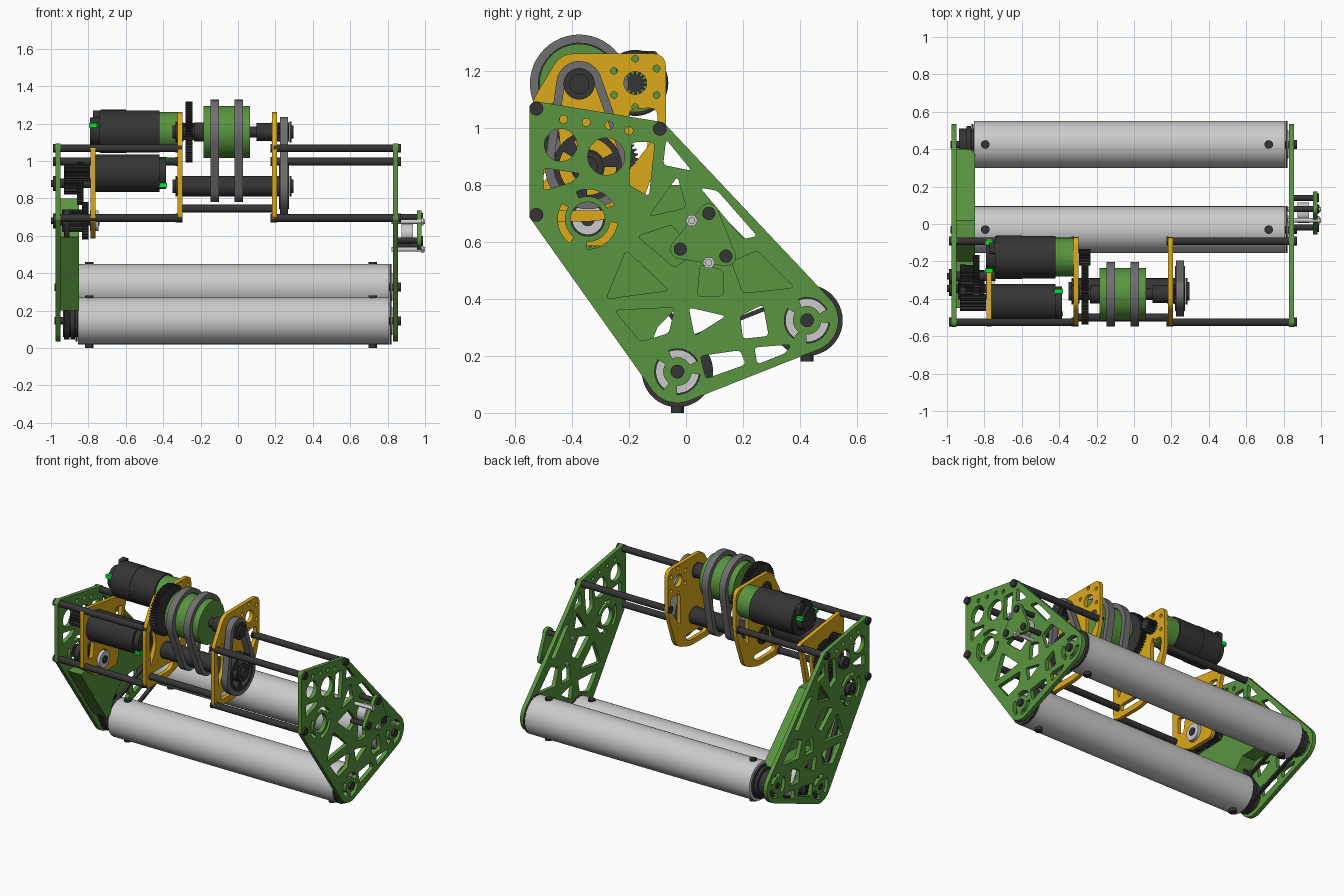
import bpy, math
from mathutils import Matrix, Vector
from mathutils.geometry import convex_hull_2d

if "Cube" in bpy.data.objects:
    bpy.data.objects.remove(bpy.data.objects["Cube"])

def mat(name, c):
    m = bpy.data.materials.new(name)
    m.diffuse_color = (*c, 1)
    m.use_nodes = True
    m.node_tree.nodes["Principled BSDF"].inputs["Base Color"].default_value = m.diffuse_color
    return m

GREEN = mat("green", (0.10, 0.30, 0.05))
YELLOW = mat("yellow", (0.72, 0.40, 0.01))
BLACK = mat("black", (0.035, 0.035, 0.035))
BELT = mat("belt_grey", (0.16, 0.16, 0.16))
BRIGHT = mat("bright_green", (0.0, 0.8, 0.03))

# ---- 2D loops (in side-view y, z) ----
def circ(y, z, r, n=40):
    return [(y + r * math.cos(2 * math.pi * i / n), z + r * math.sin(2 * math.pi * i / n)) for i in range(n)]

def hull(*circles, grow=0):
    pts = [p for y, z, r in circles for p in circ(y, z, r + grow, 48)]
    return [pts[i] for i in convex_hull_2d(pts)]

def rounded(pts, r=0.015):
    out, n = [], len(pts)
    for i in range(n):
        p, a, b = Vector(pts[i]), Vector(pts[i - 1]), Vector(pts[(i + 1) % n])
        s = p + (a - p).normalized() * min(r, (a - p).length * .45)
        e = p + (b - p).normalized() * min(r, (b - p).length * .45)
        for k in range(5):
            t = k / 4
            out.append(tuple(s * (1 - t) ** 2 + p * 2 * t * (1 - t) + e * t * t))
    return out

def arc_slots(y, z, r0, r1, count=3, fill=0.7, start=0.5):
    loops = []
    for k in range(count):
        a0 = start + 2 * math.pi * k / count
        ang = [a0 + fill * 2 * math.pi / count * i / 12 for i in range(13)]
        loops.append([(y + r1 * math.cos(a), z + r1 * math.sin(a)) for a in ang] +
                     [(y + r0 * math.cos(a), z + r0 * math.sin(a)) for a in reversed(ang)])
    return loops

def gear_loop(y, z, r, teeth, depth=0.016):
    out = []
    for i in range(teeth):
        for f, rr in ((0, r - depth), (.25, r - depth), (.4, r), (.7, r)):
            a = 2 * math.pi * (i + f) / teeth
            out.append((y + rr * math.cos(a), z + rr * math.sin(a)))
    return out

def rect(y0, y1, z0, z1):
    return [(y0, z0), (y1, z0), (y1, z1), (y0, z1)]

# ---- extrude loops (first outer, rest holes) between two stations of an axis ----
def prism(name, loops, a, b, material=None, axis='X'):
    cu = bpy.data.curves.new(name, 'CURVE')
    cu.dimensions, cu.fill_mode, cu.extrude = '2D', 'BOTH', abs(b - a) / 2
    for lp in loops:
        sp = cu.splines.new('POLY')
        sp.points.add(len(lp) - 1)
        for p, q in zip(sp.points, lp):
            p.co = (q[0], q[1], 0, 1)
        sp.use_cyclic_u = True
    tmp = bpy.data.objects.new(name + "_curve", cu)
    bpy.context.collection.objects.link(tmp)
    dg = bpy.context.evaluated_depsgraph_get()
    me = bpy.data.meshes.new_from_object(tmp.evaluated_get(dg))
    bpy.data.objects.remove(tmp)
    c = (a + b) / 2
    if axis == 'X':
        me.transform(Matrix(((0, 0, 1, c), (1, 0, 0, 0), (0, 1, 0, 0), (0, 0, 0, 1))))
    else:
        me.transform(Matrix.Translation((0, 0, c)))
    me.materials.clear()
    if material:
        me.materials.append(material)
    ob = bpy.data.objects.new(name, me)
    bpy.context.collection.objects.link(ob)
    return ob

def rod(name, yz, r, a, b, material=BLACK):
    return prism(name, [circ(*yz, r)], a, b, material)

def belt(name, c1, c2, a, b, material=BELT, t=0.03):
    return prism(name, [hull(c1, c2), hull(c1, c2, grow=-t)], a, b, material)

R1, R2 = (-0.03, 0.145), (0.425, 0.325)            # rollers
A, B = (-0.375, 1.155), (-0.345, 0.865)            # pulley axes
M1, M2 = (-0.178, 1.158), (-0.42, 0.935)           # motors
G1, G2 = (-0.28, 0.88), (-0.345, 0.68)             # reduction gears
TF, TB, LF = (-0.525, 1.068), (-0.092, 0.997), (-0.525, 0.695)   # tie rods

# ---- side plates with truss pockets ----
outline = hull((*TF, .025), (*TB, .025), (*LF, .025), (*R1, .11), (*R2, .11))
pockets = [
    [(-.07, .96), (.02, .85), (-.08, .87)],
    [(.05, .79), (.11, .78), (.25, .62), (.2, .61)],
    [(-.13, .69), (-.03, .83), (0, .72)],
    [(.16, .53), (.25, .57), (.38, .44), (.2, .42)],
    [(-.21, .57), (-.06, .43), (-.28, .4)],
    [(-.25, .36), (-.04, .37), (-.06, .28), (-.16, .25)],
    [(.01, .37), (.14, .34), (.03, .27)],
    [(.19, .34), (.27, .38), (.29, .27), (.2, .26)],
    [(.05, .2), (.19, .22), (.21, .17), (.07, .12)],
    [(.24, .23), (.37, .24), (.35, .21), (.25, .17)],
    [(.05, .52), (.13, .5), (.13, .41), (.04, .41)],
    [(-.17, .62), (-.05, .66), (.03, .56), (-.04, .51)],
    [(-.19, .95), (-.11, .95), (-.13, .76), (-.2, .8)],
    [(-.5, .86), (-.37, .84), (-.4, .81), (-.5, .78)],
]
holes = [rounded(p) for p in pockets]
holes += [circ(-.44, .94, .057), circ(-.28, .90, .065), circ(*G2, .06)]
holes += [circ(y, z, .014, 16) for y, z in ((-.43, 1.03), (-.35, 1.02), (-.27, 1.01), (-.2, .99))]
holes += arc_slots(*R1, .05, .08) + arc_slots(*R2, .05, .08) + arc_slots(*G2, .08, .105)
prism("right_side_plate", [outline] + holes, .828, .855, GREEN)
prism("left_side_plate", [outline] + holes, -.975, -.948, GREEN)

# ---- belt guard inside the left plate ----
g = [(-.45, .59), (-.2, .6), (-.08, .8), (.02, .8), (.4, .42), (.2, .41), (0, .4), (-.1, .3), (-.14, .2), (-.18, .2)]
inner = [(-.08 + (y + .08) * .93, .52 + (z - .52) * .93) for y, z in g]
prism("belt_guard_face", [g], -.866, -.85, GREEN)
prism("belt_guard_wall", [g, inner], -.948, -.866, GREEN)

# ---- rollers with caps, drive pulleys and set screws ----
for i, R in enumerate((R1, R2)):
    n = f"roller_{i + 1}"
    prism(n, [circ(*R, .125, 64)], -.855, .808)
    rod(n + "_cap", R, .125, .81, .822)
    rod(n + "_hub", R, .075, .82, .827, None)
    rod(n + "_shaft", R, .02, -.98, .865)
    rod(n + "_bolt_heads", R, .024, .853, .872)
    rod(n + "_drive_pulley", R, .085, -.935, -.855)
    rod(n + "_pulley_flange", R, .11, -.87, -.858)
    for x in (-.795, .72):
        prism(n + "_set_screw", [circ(x, R[0], .023, 20)], R[1] - .145, R[1] + .135, BLACK, 'Z')
belt("roller_belt_1", (*G2, .06), (*R1, .1), -.93, -.90, BLACK, .015)
belt("roller_belt_2", (*R1, .1), (*R2, .1), -.895, -.872, BLACK, .015)

# ---- tie rods ----
for n, P, spans in (("top_front", TF, ((-.95, -.3), (.19, .83))), ("top_back", TB, ((-.95, -.3), (.19, .83))),
                    ("low_front", LF, ((-.95, -.3), (.19, .83)))):
    for a, b in spans:
        rod(n + "_tie_rod", P, .021, a, b)
    for a, b in ((-.99, -.972), (.853, .872), (-.335, -.32), (.175, .185)):
        rod(n + "_bolt", P, .024, a, b)
rod("centre_spacer", (-.5, .745), .021, -.3, .19)

# ---- yellow gearbox plates ----
mid = rounded([(-.548, 1.08), (-.44, 1.262), (-.07, 1.262), (-.07, .97), (-.16, .72), (-.3, .672), (-.548, .672)], .05)
win = [[(-.51, 1.05), (-.46, 1.1), (-.44, .93), (-.5, .8)], [(-.2, 1.07), (-.1, 1.07), (-.1, .98), (-.2, .85)],
       [(-.48, .76), (-.25, .76), (-.28, .71), (-.48, .71)]]
mh = [rounded(w, .03) for w in win] + [circ(*A, .05), circ(*M1, .04), circ(*B, .05)]
mh += [circ(M1[0] + .085 * c, M1[1] + .085 * s, .012, 14) for c, s in ((0, 1), (0, -1), (.88, .6), (.88, -.5), (-.88, .5), (-.88, -.5))]
for x, n in ((-.31, "inner"), (.195, "outer")):
    prism(n + "_gearbox_plate", [mid] + mh, x - .013, x + .013, YELLOW)
    rod(n + "_bearing_top", A, .05, x - .018, x + .018)
    rod(n + "_bearing_low", B, .05, x - .018, x + .018)
low = rounded([(-.548, 1.085), (-.07, 1.02), (-.1, .96), (-.19, .585), (-.4, .585), (-.548, .68)], .03)
lh = [rounded([(-.2, .97), (-.13, .96), (-.2, .7), (-.23, .75)], .02),
      rounded([(-.5, .85), (-.43, .83), (-.45, .72), (-.5, .74)], .02),
      circ(*M2, .04), circ(*G1, .03), circ(*G2, .06)]
prism("left_gearbox_plate", [low] + lh, -.788, -.762, YELLOW)

# ---- upper drum, shafts and belts ----
rod("upper_shaft", A, .03, -.33, .27)
rod("lower_shaft", B, .055, -.32, .26)
for P, n in ((A, "upper"), (B, "lower")):
    for a, b, r in ((-.335, -.325, .055), (-.35, -.335, .035), (.275, .285, .055), (.285, .297, .035)):
        rod(n + "_shaft_end", P, r, a, b)
rod("shaft_collar", A, .048, .1, .18)
rod("shaft_spacer", A, .05, -.235, -.185)
prism("green_drum", [circ(*A, .14, 56)], -.185, .065, GREEN)
for x in (-.125, .003):
    belt("drum_belt", (*A, .173), (*B, .085), x - .023, x + .023)
belt("side_belt", (*A, .08), (*B, .15), .225, .268)
prism("side_small_pulley", [gear_loop(*A, .052, 16)], .215, .272, BLACK)
prism("side_large_pulley", [circ(*B, .121)] + arc_slots(*B, .06, .1, 3, .75), .22, .272, BLACK)
prism("drum_gear", [gear_loop(*A, .163, 56)], -.282, -.242, BLACK)
prism("drum_pinion", [gear_loop(*M1, .045, 14)], -.295, -.232, BLACK)

# ---- motors ----
rod("upper_motor_body", M1, .113, -.742, -.42)
rod("upper_motor_gearbox", M1, .103, -.42, -.322, GREEN)
rod("upper_motor_cap", M1, .075, -.79, -.742)
rod("upper_motor_band", M1, .116, -.735, -.6)
prism("upper_motor_terminal", [rounded(rect(-.16, -.1, 1.2, 1.27))], -.775, -.742, BLACK)
rod("lower_motor_body", M2, .1, -.762, -.42)
rod("lower_motor_cap", M2, .085, -.42, -.385)
for y, z, x in ((-.1, 1.19, -.775), (-.25, 1.19, -.775), (-.36, 1.01, -.402), (-.48, .87, -.402)):
    prism("motor_tab", [rect(y - .012, y + .012, z - .012, z + .012)], x - .022, x + .022, BRIGHT)

# ---- left reduction gears ----
for n, P, r, t, a, b in (("motor_pinion", M2, .045, 14, -.93, -.79), ("idler_gear", G1, .115, 40, -.86, -.825),
                         ("idler_pinion", G1, .06, 20, -.93, -.86), ("output_gear", G2, .1, 36, -.835, -.80),
                         ("output_pulley", G2, .06, 20, -.94, -.835)):
    prism(n, [gear_loop(*P, r, t, .012)], a, b, BLACK)
for P in (G1, G2):
    rod("gear_shaft", P, .025, -.985, -.74)
    rod("gear_shaft_head", P, .04, -.99, -.965)
    rod("gear_shaft_tip", P, .018, -1, -.985)
rod("output_bearing", G2, .055, -.79, -.745, None)

# ---- sensor bracket on the right plate ----
posts = [(-.02, .575), (.08, .70), (.14, .55)]
prism("sensor_bracket", [hull(*[(*p, .035) for p in posts])], .958, .98, GREEN)
for p in posts:
    rod("bracket_post", p, .016, .855, .958)
    rod("bracket_post_head", p, .023, .98, .99)
rod("sensor_body", (.06, .61), .055, .875, .935, None)
for p in ((.02, .675), (.08, .527)):
    rod("bracket_screw", p, .012, .82, 1.0, None)
    prism("bracket_nut", [circ(*p, .022, 6)], .98, .992, None)

# ---- smooth round sides, keep edges sharp ----
for ob in bpy.context.scene.objects:
    ob.select_set(True)
    bpy.context.view_layer.objects.active = ob
bpy.ops.object.shade_smooth_by_angle(angle=math.radians(30))
